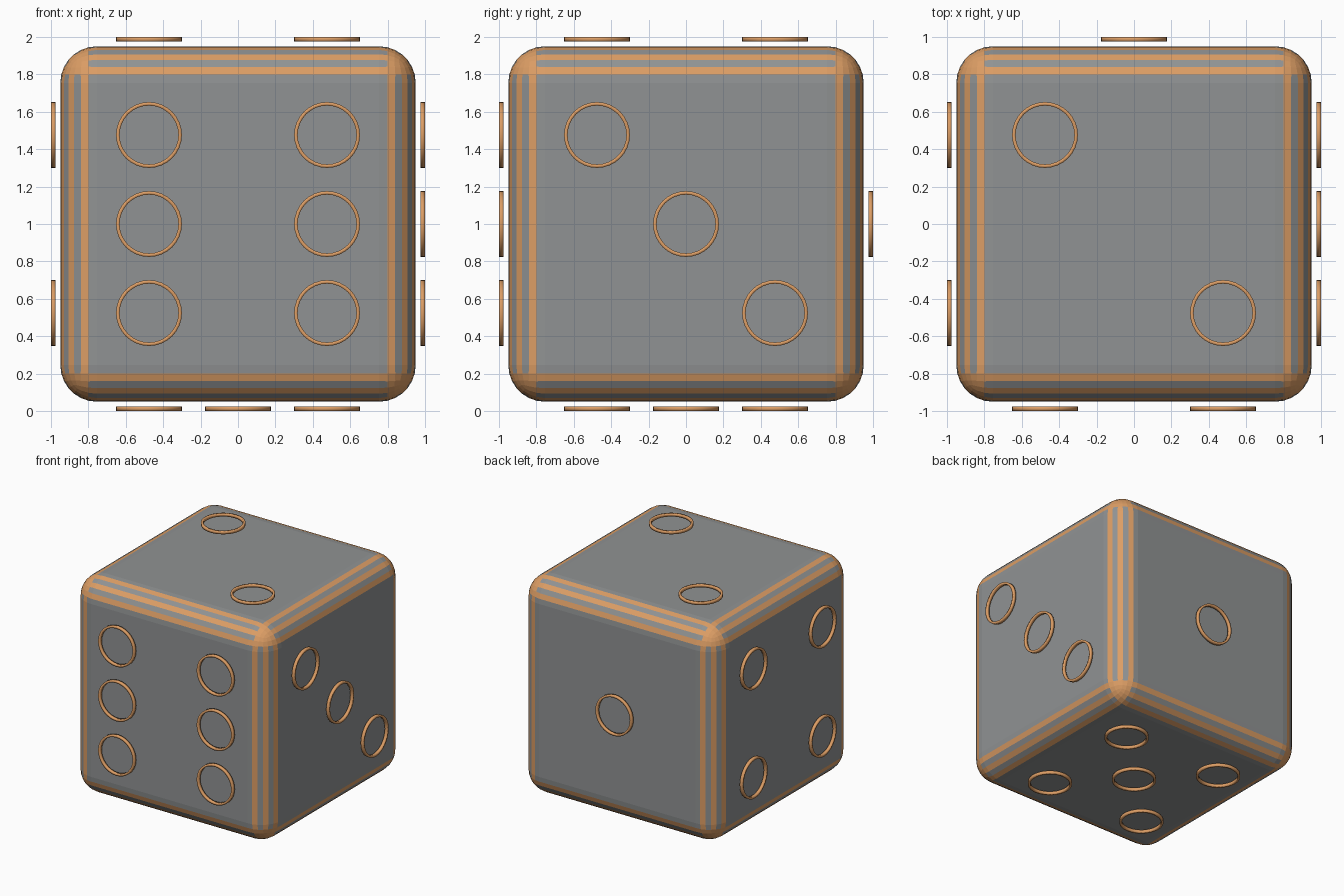
import bpy, bmesh, math
from mathutils import Matrix, Vector

if "Cube" in bpy.data.objects:
    bpy.data.objects.remove(bpy.data.objects["Cube"])

HALF, R, SEG = 0.95, 0.195, 7       # body half size, edge radius, edge segments
PIP = 0.476                         # pip offset from face centre


def material(name, rgb):
    m = bpy.data.materials.new(name)
    m.diffuse_color = (*rgb, 1)
    m.use_nodes = True
    m.node_tree.nodes["Principled BSDF"].inputs["Base Color"].default_value = m.diffuse_color
    return m


grey = material("grey", (0.28, 0.29, 0.293))
copper = material("copper", (0.72, 0.34, 0.13))


def add_object(name, bm, mats):
    bmesh.ops.recalc_face_normals(bm, faces=bm.faces)
    me = bpy.data.meshes.new(name)
    bm.to_mesh(me)
    bm.free()
    for m in mats:
        me.materials.append(m)
    ob = bpy.data.objects.new(name, me)
    bpy.context.collection.objects.link(ob)
    return ob


# Body: rounded cube with striped edges and copper corners
bm = bmesh.new()
bmesh.ops.create_cube(bm, size=2 * HALF)
bmesh.ops.bevel(bm, geom=bm.edges[:], offset=R, offset_type='OFFSET',
                segments=SEG, profile=0.5, affect='EDGES')
core = HALF - R
step = math.pi / 2 / SEG
corner_start = core + R * math.sin(step) - 0.002
for f in bm.faces:
    c = sorted(abs(v) for v in f.calc_center_median())
    a, b = max(c[1] - core, 0), max(c[2] - core, 0)
    stripe = int(math.atan2(a, b) / step)    # folded about 45 degrees, symmetric
    f.material_index = 1 if c[0] > corner_start or stripe % 2 else 0
body = add_object("body", bm, [grey, copper])
body.location.z = 1


# Pip rings floating just off each face
def ring(name, matrix, n=32, outer=0.176, inner=0.157, low=0.975, high=1.0):
    bm = bmesh.new()
    profile = [(outer, low), (outer, high), (inner, high), (inner, low)]
    loops = [[bm.verts.new((r * math.cos(t), r * math.sin(t), h)) for r, h in profile]
             for t in (2 * math.pi * i / n for i in range(n))]
    for i in range(n):
        p, q = loops[i], loops[(i + 1) % n]
        for k in range(4):
            bm.faces.new((p[k], q[k], q[(k + 1) % 4], p[(k + 1) % 4]))
    for f in bm.faces:
        f.smooth = True
    for e in bm.edges:
        e.smooth = e.calc_face_angle(0) < math.radians(40)
    ob = add_object(name, bm, [copper])
    ob.matrix_world = matrix


diag = [(-1, 1), (1, -1)]
square = [(x, y) for x in (-1, 1) for y in (-1, 1)]
# face name: (right axis, up axis, pip positions)
faces = {
    "back": ((-1, 0, 0), (0, 0, 1), [(0, 0)]),
    "top": ((1, 0, 0), (0, 1, 0), diag),
    "right": ((0, 1, 0), (0, 0, 1), diag + [(0, 0)]),
    "left": ((0, -1, 0), (0, 0, 1), square),
    "bottom": ((1, 0, 0), (0, -1, 0), square + [(0, 0)]),
    "front": ((1, 0, 0), (0, 0, 1), square + [(-1, 0), (1, 0)]),
}
for name, (u, v, pips) in faces.items():
    u, v = Vector(u), Vector(v)
    rot = Matrix((u, v, u.cross(v))).transposed().to_4x4()
    for i, (a, b) in enumerate(pips):
        pos = Vector((0, 0, 1)) + u * a * PIP + v * b * PIP
        ring(f"{name}_pip_ring_{i + 1}", Matrix.Translation(pos) @ rot)
